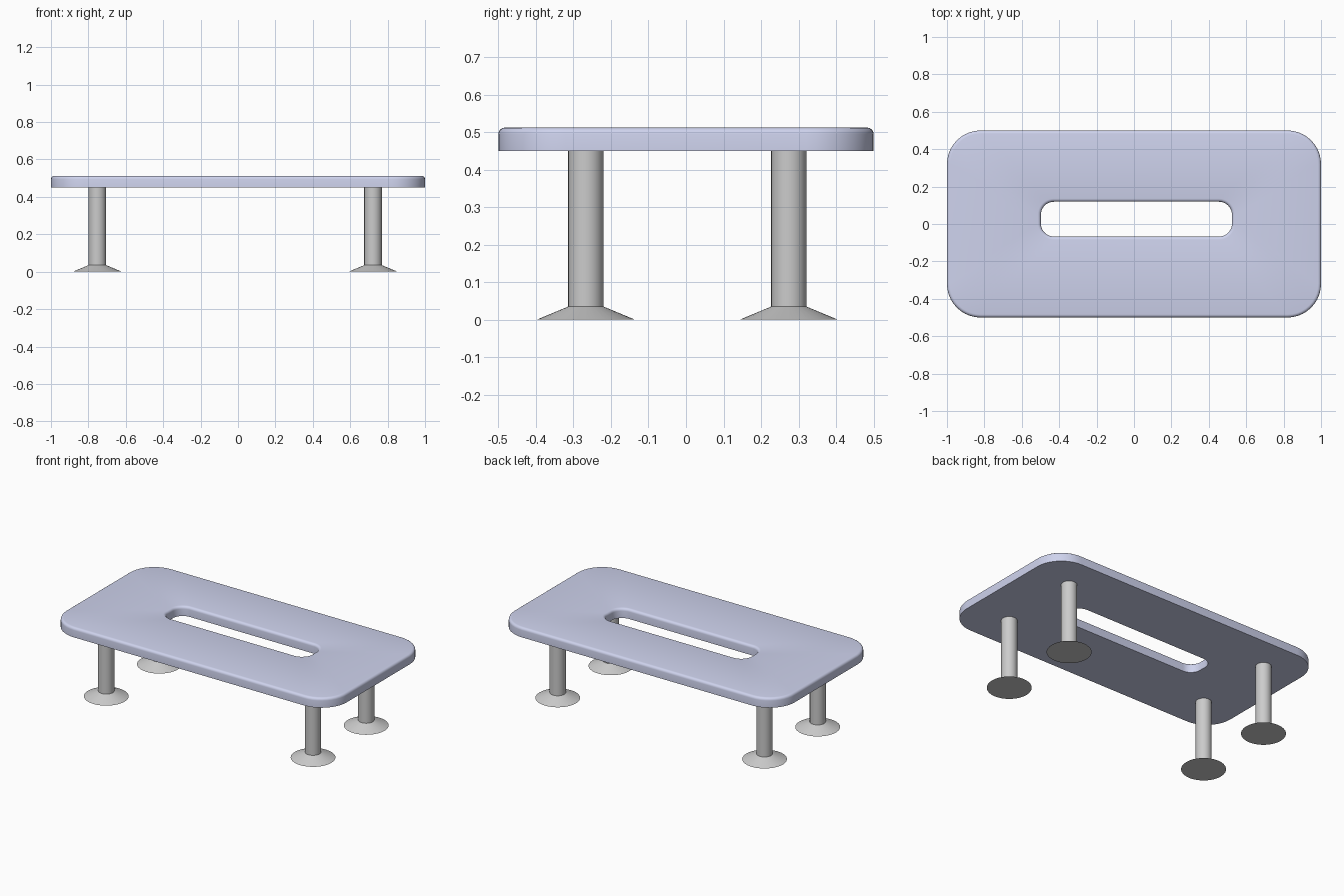
import bpy, bmesh
from math import sin, cos, pi, radians

if "Cube" in bpy.data.objects:
    bpy.data.objects.remove(bpy.data.objects["Cube"])


def finish(bm, name):
    bmesh.ops.recalc_face_normals(bm, faces=bm.faces)
    mesh = bpy.data.meshes.new(name)
    bm.to_mesh(mesh)
    bm.free()
    obj = bpy.data.objects.new(name, mesh)
    bpy.context.collection.objects.link(obj)
    bpy.ops.object.select_all(action='DESELECT')
    obj.select_set(True)
    bpy.context.view_layer.objects.active = obj
    bpy.ops.object.shade_smooth_by_angle(angle=radians(35))
    return obj


def rounded_ring(bm, x0, x1, y0, y1, r, grow, z, seg=10):
    """Rounded rectangle of vertices, offset outwards by grow."""
    r2 = r + grow
    corners = [(x1 - r, y1 - r), (x0 + r, y1 - r), (x0 + r, y0 + r), (x1 - r, y0 + r)]
    ring = []
    for i, (cx, cy) in enumerate(corners):
        for k in range(seg + 1):
            a = (i + k / seg) * pi / 2
            ring.append(bm.verts.new((cx + r2 * cos(a), cy + r2 * sin(a), z)))
    return ring


def bridge(bm, a, b):
    n = len(a)
    for i in range(n):
        j = (i + 1) % n
        bm.faces.new((a[i], a[j], b[j], b[i]))


# Table top: rounded slab with a slot, top edges rounded over
Z0, Z1, B = 0.45, 0.512, 0.017
outer = (-1, 1, -0.5, 0.5, 0.18)
slot = (-0.498, 0.524, -0.067, 0.119, 0.07)
arc = [(B * (1 - cos(k * pi / 8)), Z1 - B + B * sin(k * pi / 8)) for k in range(5)]
profile = [(0, Z0)] + arc
bm = bmesh.new()
rings = [rounded_ring(bm, *outer, -d, z) for d, z in profile]
rings += [rounded_ring(bm, *slot, d, z) for d, z in reversed(profile)]
for i in range(len(rings)):
    bridge(bm, rings[i], rings[(i + 1) % len(rings)])
top = finish(bm, "table_top")
mat = bpy.data.materials.new("pale_lavender")
mat.diffuse_color = (0.62, 0.65, 0.85, 1)
mat.use_nodes = True
mat.node_tree.nodes["Principled BSDF"].inputs["Base Color"].default_value = mat.diffuse_color
top.data.materials.append(mat)

# Legs: round posts with flared conical feet
LEG_PROFILE = [(0.131, 0), (0.047, 0.035), (0.047, 0.452)]
SEG = 32
for side, x in (("left", -0.752), ("right", 0.722)):
    for end, y in (("front", -0.267), ("back", 0.274)):
        bm = bmesh.new()
        rings = [[bm.verts.new((x + r * cos(2 * pi * k / SEG), y + r * sin(2 * pi * k / SEG), z))
                  for k in range(SEG)] for r, z in LEG_PROFILE]
        for a, b in zip(rings, rings[1:]):
            bridge(bm, a, b)
        bm.faces.new(rings[0])
        bm.faces.new(rings[-1])
        leg = finish(bm, f"{end}_{side}_leg")
        # keep the crease between foot and post crisp
        leg.data.update()
